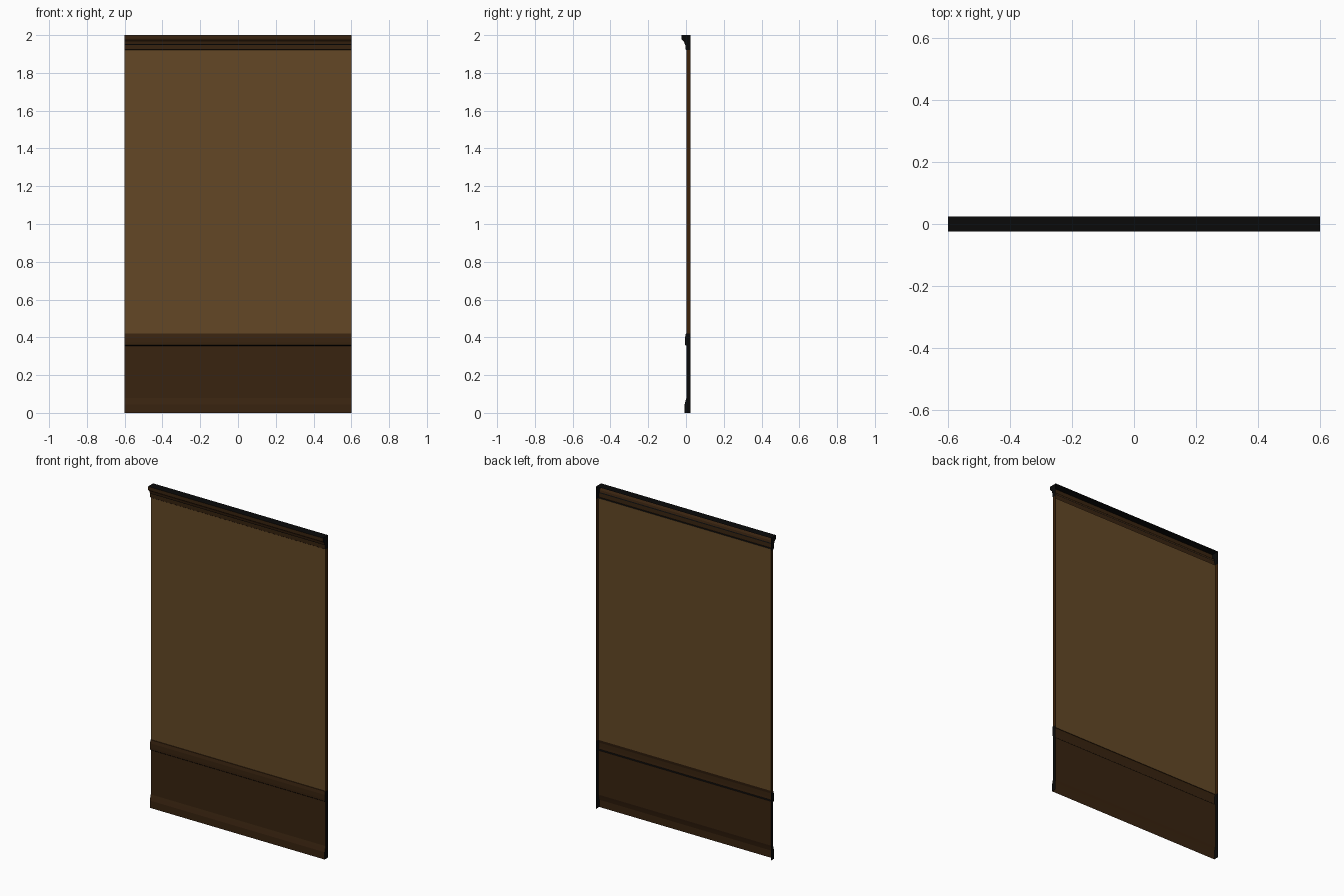
import bpy

if "Cube" in bpy.data.objects:
    bpy.data.objects.remove(bpy.data.objects["Cube"])


def mat(name, rgb):
    m = bpy.data.materials.new(name)
    m.diffuse_color = (*rgb, 1)
    m.use_nodes = True
    m.node_tree.nodes["Principled BSDF"].inputs["Base Color"].default_value = m.diffuse_color
    return m


TAN = mat("tan_wall", (0.125, 0.064, 0.019))
BROWN = mat("dark_brown_trim", (0.04, 0.017, 0.005))
BLACK = mat("near_black_edges", (0.003, 0.003, 0.003))
END = mat("wall_end_brown", (0.045, 0.016, 0.003))
W, BACK = 0.6, 0.025


def strip(name, pts, face, end, dark=()):
    """Open-backed length of moulding: (y, z) profile swept along x, with end caps."""
    n = len(pts)
    verts = [(x, y, z) for x in (-W, W) for y, z in pts]
    faces = [(i, i + n, i + n + 1, i + 1) for i in range(n - 1)]
    # end caps close back to the rear plane
    caps = []
    for x in (-W, W):
        ring = list(pts)
        for z in (pts[-1][1], pts[0][1]):
            if (BACK, z) not in ring:
                ring.append((BACK, z))
        start = len(verts)
        verts += [(x, y, z) for y, z in ring]
        idx = list(range(start, len(verts)))
        caps.append(tuple(idx if x < 0 else idx[::-1]))
    me = bpy.data.meshes.new(name)
    me.from_pydata(verts, [], faces + caps)
    for m in (face, end, BLACK):
        me.materials.append(m)
    for p in me.polygons:
        if p.index >= n - 1:
            p.material_index = 1
        elif p.index in dark:
            p.material_index = 2
    ob = bpy.data.objects.new(name, me)
    bpy.context.collection.objects.link(ob)
    return ob


# baseboard with sloped top
strip("baseboard", [(-0.007, 0), (-0.007, 0.045), (-0.002, 0.065), (0.002, 0.08)], BROWN, BLACK)
# lower wainscot panel
strip("wainscot_panel", [(0.002, 0.08), (0.002, 0.355)], BROWN, BLACK)
# chair rail
strip("chair_rail", [(0.002, 0.355), (-0.004, 0.36), (-0.005, 0.375), (-0.005, 0.4),
                     (-0.001, 0.42), (0.003, 0.42)], BROWN, BLACK, dark=(0,))
# upper wall
strip("upper_wall", [(0.003, 0.42), (0.003, 1.92)], TAN, END)
# crown moulding, including its flat top
strip("crown_moulding", [(0.003, 1.92), (-0.003, 1.924), (-0.004, 1.948), (-0.007, 1.953),
                         (-0.01, 1.965), (-0.024, 1.978), (-0.025, 1.982), (-0.025, 2.0),
                         (BACK, 2.0)], BROWN, BLACK, dark=(0, 2, 7))
